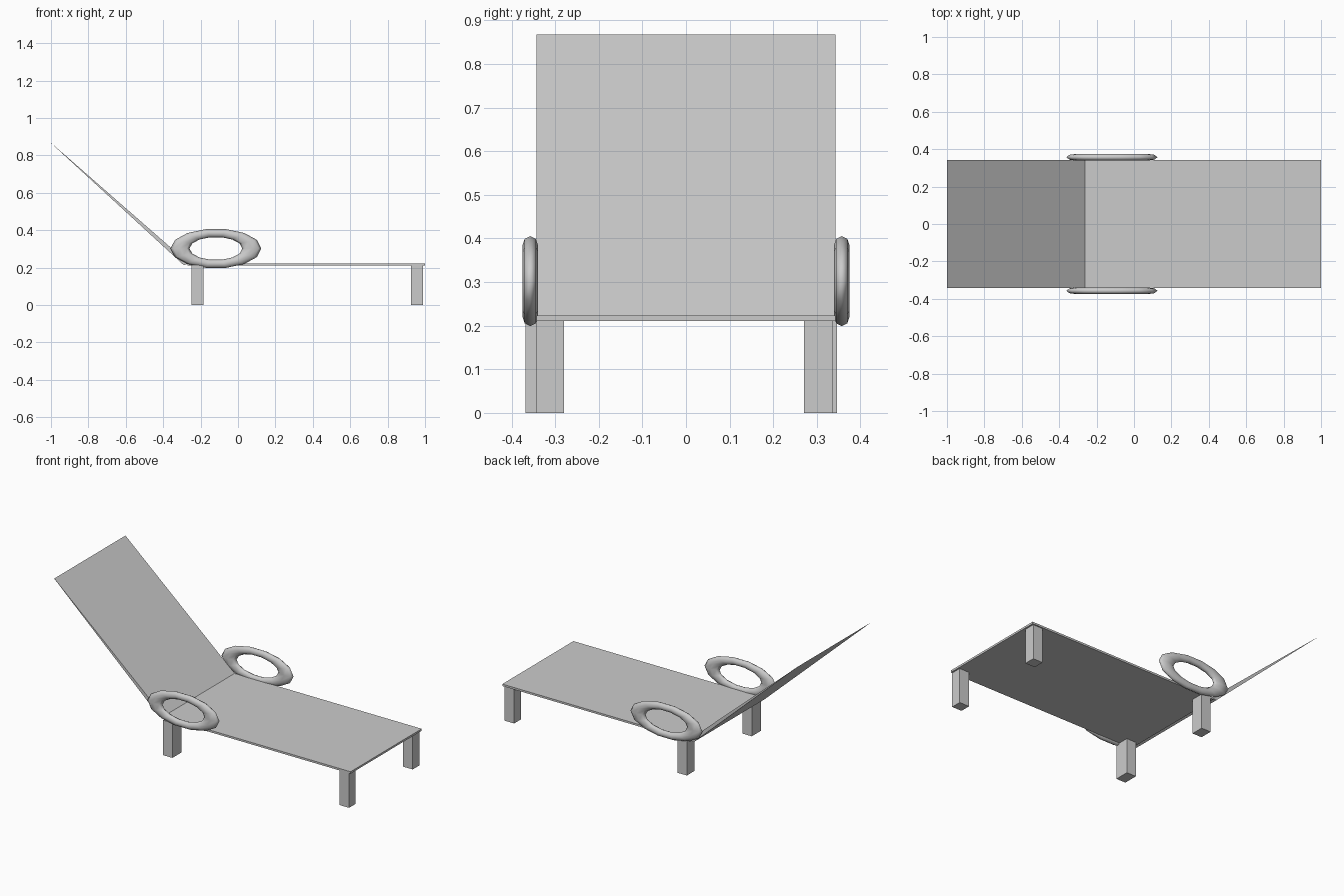
import bpy, bmesh, math
from mathutils import Matrix

if "Cube" in bpy.data.objects:
    bpy.data.objects.remove(bpy.data.objects["Cube"])

grey = bpy.data.materials.new("plain grey")
grey.diffuse_color = (0.6, 0.6, 0.6, 1)
grey.use_nodes = True
grey.node_tree.nodes["Principled BSDF"].inputs["Base Color"].default_value = grey.diffuse_color


def add_object(name, bm):
    bmesh.ops.recalc_face_normals(bm, faces=bm.faces)
    mesh = bpy.data.meshes.new(name)
    bm.to_mesh(mesh)
    bm.free()
    mesh.materials.append(grey)
    ob = bpy.data.objects.new(name, mesh)
    bpy.context.collection.objects.link(ob)
    return ob


def extruded(name, profile, y0, y1):
    """Side profile in x,z swept across y."""
    bm = bmesh.new()
    near = [bm.verts.new((x, y0, z)) for x, z in profile]
    far = [bm.verts.new((x, y1, z)) for x, z in profile]
    bm.faces.new(near)
    bm.faces.new(far[::-1])
    n = len(profile)
    for i in range(n):
        j = (i + 1) % n
        bm.faces.new((near[i], far[i], far[j], near[j]))
    return add_object(name, bm)


def box(name, x0, x1, y0, y1, z0, z1):
    return extruded(name, [(x0, z0), (x1, z0), (x1, z1), (x0, z1)], y0, y1)


def ring(name, centre, radii, tube=0.21, major=14, minor=8):
    """Squashed torus standing in the x,z plane."""
    bm = bmesh.new()
    rows = []
    for i in range(major):
        a = math.tau * i / major
        row = []
        for k in range(minor):
            b = math.tau * k / minor
            r = 1 - tube + tube * math.cos(b)
            row.append(bm.verts.new((r * math.cos(a), math.sin(b), r * math.sin(a))))
        rows.append(row)
    for i in range(major):
        for k in range(minor):
            i2, k2 = (i + 1) % major, (k + 1) % minor
            bm.faces.new((rows[i][k], rows[i2][k], rows[i2][k2], rows[i][k2]))
    bm.transform(Matrix.Translation(centre) @ Matrix.Diagonal((*radii, 1)))
    ob = add_object(name, bm)
    for p in ob.data.polygons:
        p.use_smooth = True
    return ob


# Flat lounger seat
box("seat", -0.27, 1.0, -0.343, 0.343, 0.211, 0.223)

# Reclined back, tapering to a thin top edge
extruded("backrest", [(-1.0, 0.867), (-0.262, 0.222), (-0.29, 0.213), (-0.998, 0.864)],
         -0.343, 0.343)

# Four legs; the back pair stands slightly further out
box("front_leg_near", 0.925, 0.99, -0.343, -0.28, 0, 0.213)
box("front_leg_far", 0.925, 0.99, 0.27, 0.336, 0, 0.213)
box("back_leg_near", -0.248, -0.185, -0.368, -0.28, 0, 0.213)
box("back_leg_far", -0.248, -0.185, 0.27, 0.346, 0, 0.213)

# Oval ring armrests
for side, y in (("near", -0.357), ("far", 0.357)):
    ring("armrest_" + side, (-0.118, y, 0.302), (0.243, 0.018, 0.106))
